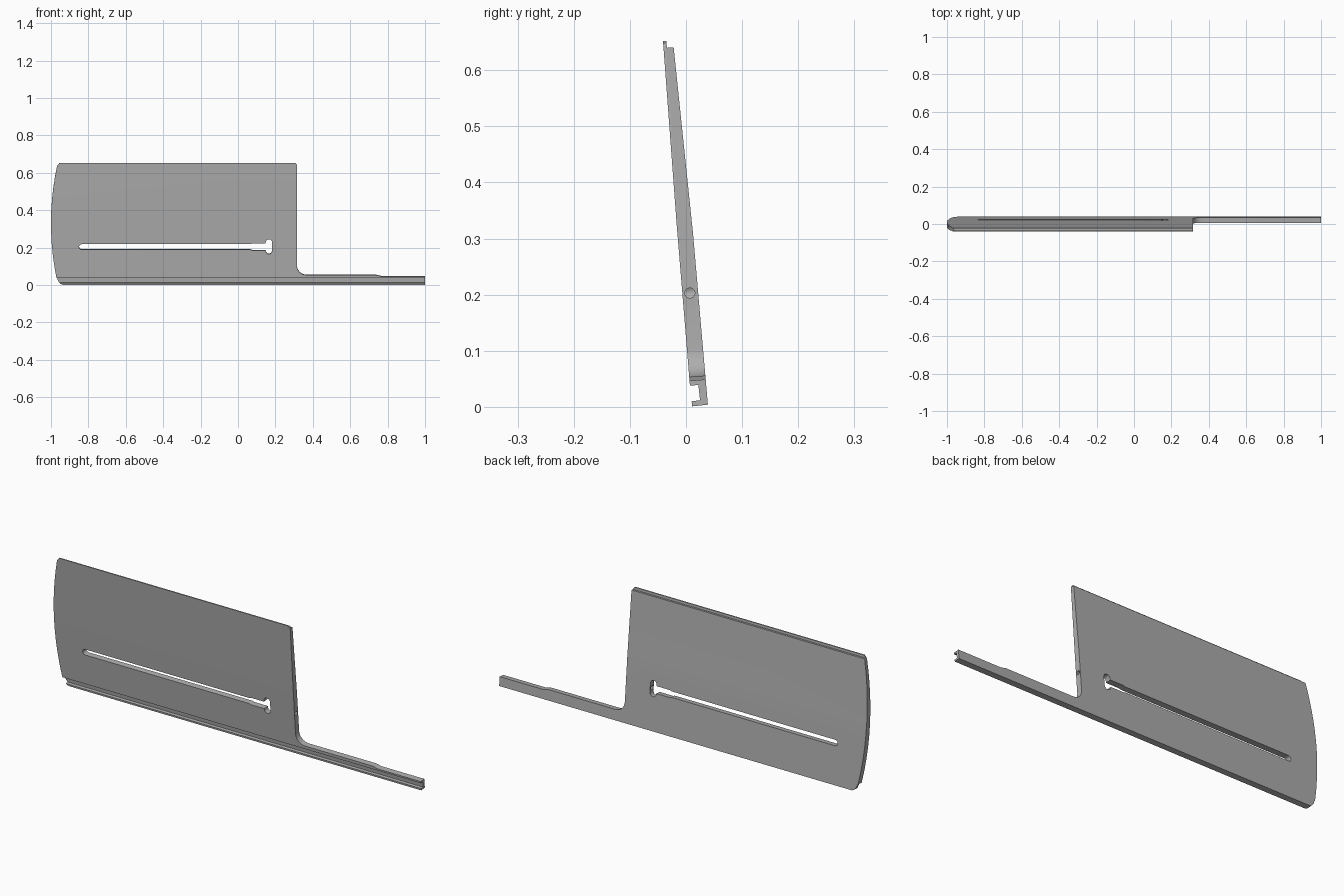
import bpy, bmesh, math

if "Cube" in bpy.data.objects:
    bpy.data.objects.remove(bpy.data.objects["Cube"], do_unlink=True)

LEAN = 0.085  # how far the plate leans forward per unit of height

grey = bpy.data.materials.new("satin grey")
grey.use_nodes = True
colour = (0.42, 0.42, 0.42, 1)
grey.diffuse_color = colour
grey.node_tree.nodes["Principled BSDF"].inputs["Base Color"].default_value = colour


def prism(name, points, push):
    """Extrude a closed 3D outline by a vector."""
    bm = bmesh.new()
    face = bm.faces.new([bm.verts.new(p) for p in points])
    new = bmesh.ops.extrude_face_region(bm, geom=[face])["geom"]
    verts = [v for v in new if isinstance(v, bmesh.types.BMVert)]
    bmesh.ops.translate(bm, verts=verts, vec=push)
    bmesh.ops.recalc_face_normals(bm, faces=bm.faces)
    mesh = bpy.data.meshes.new(name)
    bm.to_mesh(mesh)
    bm.free()
    mesh.materials.append(grey)
    obj = bpy.data.objects.new(name, mesh)
    bpy.context.collection.objects.link(obj)
    return obj


def arc(cx, cz, r, start, end, steps=8):
    angles = [math.radians(start + (end - start) * i / steps) for i in range(steps + 1)]
    return [(cx + r * math.cos(a), cz + r * math.sin(a)) for a in angles]


def front_prism(name, outline):
    """Extrude an (x, z) outline square to the leaning plate."""
    return prism(name, [(x, -0.2, z - 0.2 * LEAN) for x, z in outline], (0, 0.4, 0.4 * LEAN))


def combine(target, cutter, operation):
    mod = target.modifiers.new(cutter.name, "BOOLEAN")
    mod.operation, mod.object, mod.solver = operation, cutter, "EXACT"
    cutter.hide_render = True
    bpy.context.view_layer.objects.active = target
    bpy.ops.object.modifier_apply(modifier=mod.name)
    bpy.data.objects.remove(cutter, do_unlink=True)


# Cross-section: tapered plate, lip on top, open channel along the bottom
section = [(0.011, 0.001), (0.039, 0.004), (0.012, 0.315), (0.010, 0.333),
           (-0.022, 0.641), (-0.034, 0.640), (-0.035, 0.652), (-0.041, 0.652),
           (-0.017, 0.330), (0.007, 0.038), (0.022, 0.039), (0.025, 0.012),
           (0.010, 0.010)]
plate = prism("slotted_plate_with_arm", [(-1.1, y, z) for y, z in section], (2.1, 0, 0))

# Silhouette: bowed left end, straight right end, fillet into the long arm
bow = [(-1 + 0.34 * (z - 0.33) ** 2, z) for z in [0.64 - 0.06 * i for i in range(11)]]
silhouette = bow + arc(-0.925, 0.04, 0.042, 190, 270)
silhouette += [(-0.9, -0.1), (1, -0.1), (1, 0.046), (0.765, 0.046), (0.735, 0.053)]
silhouette += arc(0.365, 0.103, 0.05, 270, 180)
silhouette += arc(0.307, 0.644, 0.008, 0, 90, 3) + [(0.307, 0.8), (-0.955, 0.8), (-0.955, 0.655)]
combine(plate, front_prism("silhouette_cutter", silhouette), "INTERSECT")

# Long slot, slightly wider at its right end, with a rounded cross head
slot = arc(-0.835, 0.204, 0.0145, 90, 270)
slot += [(0.065, 0.1895), (0.075, 0.186), (0.148, 0.186)]
slot += arc(0.165, 0.183, 0.017, 180, 360) + arc(0.165, 0.228, 0.017, 0, 180)
slot += [(0.148, 0.222), (0.075, 0.222), (0.065, 0.2185)]
combine(plate, front_prism("slot_cutter", slot), "DIFFERENCE")

# Round bore from the right end into the slot head
ring = [(0.17, y, z) for y, z in arc(0.007, 0.203, 0.009, 0, 337.5, 15)]
combine(plate, prism("bore_cutter", ring, (0.3, 0, 0)), "DIFFERENCE")

# Crisp edges, smooth curves
bpy.ops.object.select_all(action="DESELECT")
plate.select_set(True)
bpy.context.view_layer.objects.active = plate
bpy.ops.object.shade_smooth_by_angle(angle=math.radians(25))
